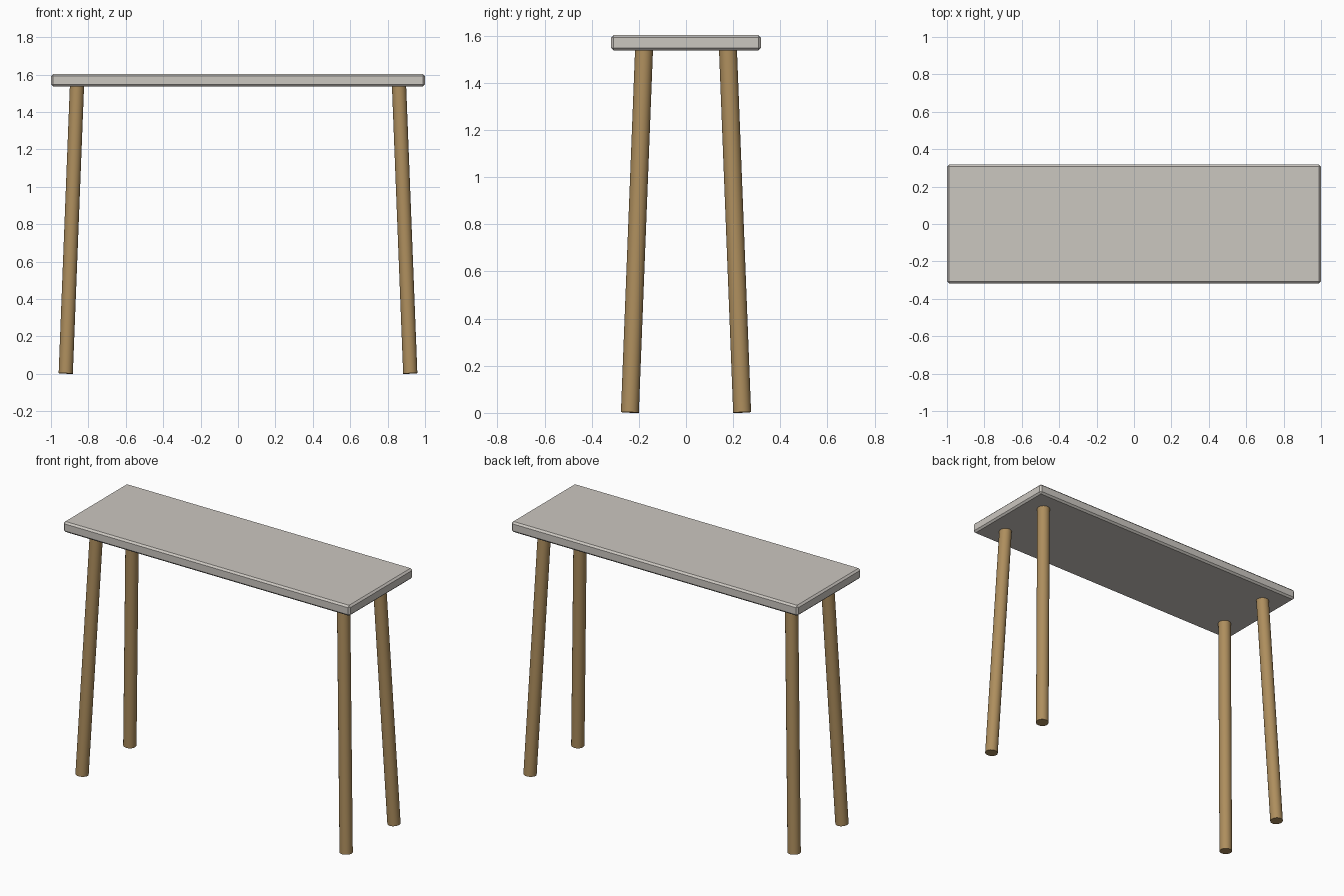
import bpy
from mathutils import Vector

cube = bpy.data.objects.get("Cube")
if cube:
    bpy.data.objects.remove(cube, do_unlink=True)


def make_material(name, colour):
    mat = bpy.data.materials.new(name)
    mat.use_nodes = True
    mat.diffuse_color = (*colour, 1)
    mat.node_tree.nodes["Principled BSDF"].inputs["Base Color"].default_value = (*colour, 1)
    return mat


stone = make_material("warm grey", (0.60, 0.57, 0.53))
wood = make_material("oak wood", (0.42, 0.27, 0.11))

# Table top: a slab with narrow chamfered edges
bpy.ops.mesh.primitive_cube_add(size=1, location=(0, 0, 1.57))
top = bpy.context.object
top.name = "table_top"
top.scale = (2.0, 0.635, 0.066)
bpy.ops.object.transform_apply(location=False, rotation=False, scale=True)
top.data.materials.append(stone)
bevel = top.modifiers.new("edge_chamfer", 'BEVEL')
bevel.width = 0.011
bevel.segments = 1

# Splayed round legs, one per corner
for side, sx in (("left", 1), ("right", -1)):
    for end, sy in (("front", -1), ("back", 1)):
        foot = Vector((sx * 0.921, sy * 0.238, 0.002))
        head = Vector((sx * 0.861, sy * 0.178, 1.54))
        axis = head - foot
        bpy.ops.mesh.primitive_cylinder_add(
            vertices=32, radius=0.038, depth=axis.length,
            location=(foot + head) / 2,
            rotation=axis.to_track_quat('Z', 'Y').to_euler())
        leg = bpy.context.object
        leg.name = f"{end}_{side}_leg"
        leg.data.materials.append(wood)
        bpy.ops.object.shade_smooth_by_angle()
